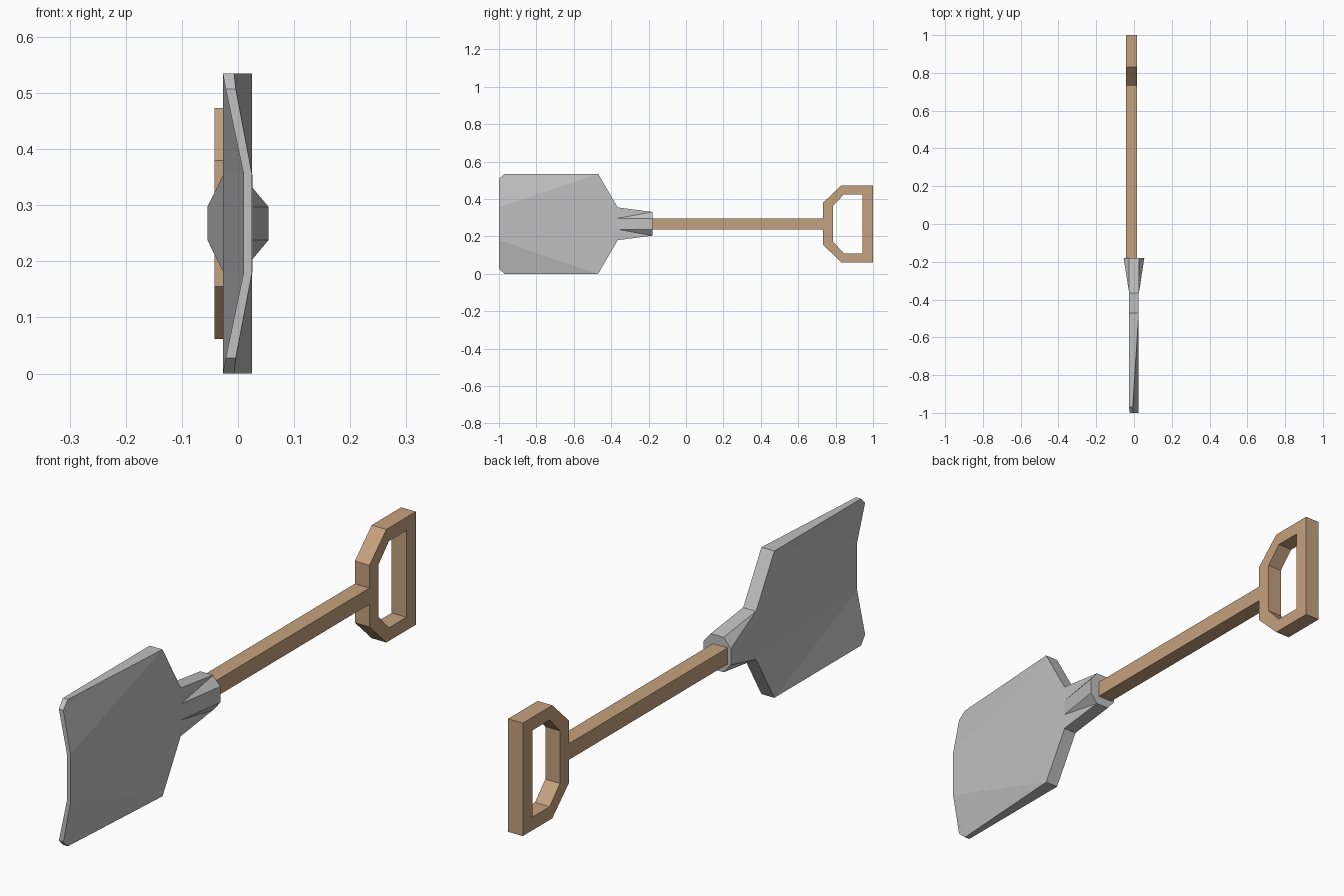
import bpy, bmesh

if "Cube" in bpy.data.objects:
    bpy.data.objects.remove(bpy.data.objects["Cube"])

ZC = 0.2675  # height of the symmetry plane


def material(name, col):
    m = bpy.data.materials.new(name)
    m.diffuse_color = (*col, 1)
    m.use_nodes = True
    m.node_tree.nodes["Principled BSDF"].inputs["Base Color"].default_value = m.diffuse_color
    return m


steel = material("grey steel", (0.53, 0.53, 0.53))
wood = material("light wood", (0.56, 0.36, 0.21))


def build(name, faces, mat):
    """Mesh object from faces given as lists of coordinates, welded together."""
    bm = bmesh.new()
    for f in faces:
        bm.faces.new([bm.verts.new(p) for p in f])
    bmesh.ops.remove_doubles(bm, verts=bm.verts, dist=1e-5)
    bmesh.ops.recalc_face_normals(bm, faces=bm.faces)
    me = bpy.data.meshes.new(name)
    bm.to_mesh(me)
    bm.free()
    me.materials.append(mat)
    ob = bpy.data.objects.new(name, me)
    bpy.context.collection.objects.link(ob)
    return ob


def bridge(a, b):
    """Quads between two closed loops of equal length."""
    n = len(a)
    return [[a[i], a[(i + 1) % n], b[(i + 1) % n], b[i]] for i in range(n)]


# Blade: half outline as (y, distance from symmetry plane, left x, right x)
half = [(-1.0, 0.0875, 0.01, 0.025), (-1.0, 0.24, -0.022, -0.004),
        (-0.97, 0.2675, -0.027, -0.007), (-0.47, 0.2675, -0.027, 0.025),
        (-0.365, 0.0875, -0.027, 0.025)]
faces, rims = [], []
for k in (2, 3):
    wings = [[(p[k], p[0], ZC + s * p[1]) for p in half] for s in (1, -1)]
    for w in wings:
        faces += [[w[0], w[i], w[i + 1]] for i in (1, 2, 3)]
    up, dn = wings
    faces.append([up[0], up[4], dn[4], dn[0]])
    rims.append(up + dn[::-1])
faces += bridge(*rims)
build("blade", faces, steel)

# Socket: flat collar opening out into an octagon
def ring(y, xs, xm, ztop):
    q = [(xs, ztop), (xm, 0.0295), (xm, -0.0295), (xs, -ztop)]
    pts = q + [(-x, z) for x, z in q[::-1]]
    return [(x, y, ZC + z) for x, z in pts]

a = ring(-0.365, 0.026, 0.026, 0.0875)
b = ring(-0.18, 0.026, 0.0545, 0.0635)
faces = [b]
for i, q in enumerate(bridge(a, b)):
    if i in (0, 4, 2, 6):   # twisted corner panels fold along one diagonal
        d = 1 if i in (0, 4) else 0
        if i in (2, 4):
            d = 0
        if i in (0, 6):
            d = 1
        faces += ([[q[1], q[2], q[3]], [q[1], q[3], q[0]]] if d else
                  [[q[0], q[1], q[2]], [q[0], q[2], q[3]]])
    else:
        faces.append(q)
# lower panels fold from the wide collar corner to the octagon's side
build("socket", faces, steel)

# Shaft
X0, X1 = -0.042, 0.017

def section(y):
    return [(x, y, ZC + z) for x, z in
            ((X0, -0.0295), (X1, -0.0295), (X1, 0.0295), (X0, 0.0295))]

s0, s1 = section(-0.22), section(0.737)
build("shaft", bridge(s0, s1) + [s0, s1], wood)

# D-shaped grip: outer and inner outlines bridged on both sides
def loop(pts, x):
    full = pts + [(y, -z) for y, z in pts[::-1]]
    return [(x, y, ZC + z) for y, z in full]

outer = [(0.733, 0.1125), (0.83, 0.206), (1.0, 0.206)]
inner = [(0.786, 0.096), (0.845, 0.158), (0.945, 0.158)]
o0, o1, i0, i1 = (loop(p, x) for p in (outer, inner) for x in (X0, X1))
build("grip", bridge(o0, o1) + bridge(i0, i1) + bridge(o0, i0) + bridge(o1, i1), wood)
